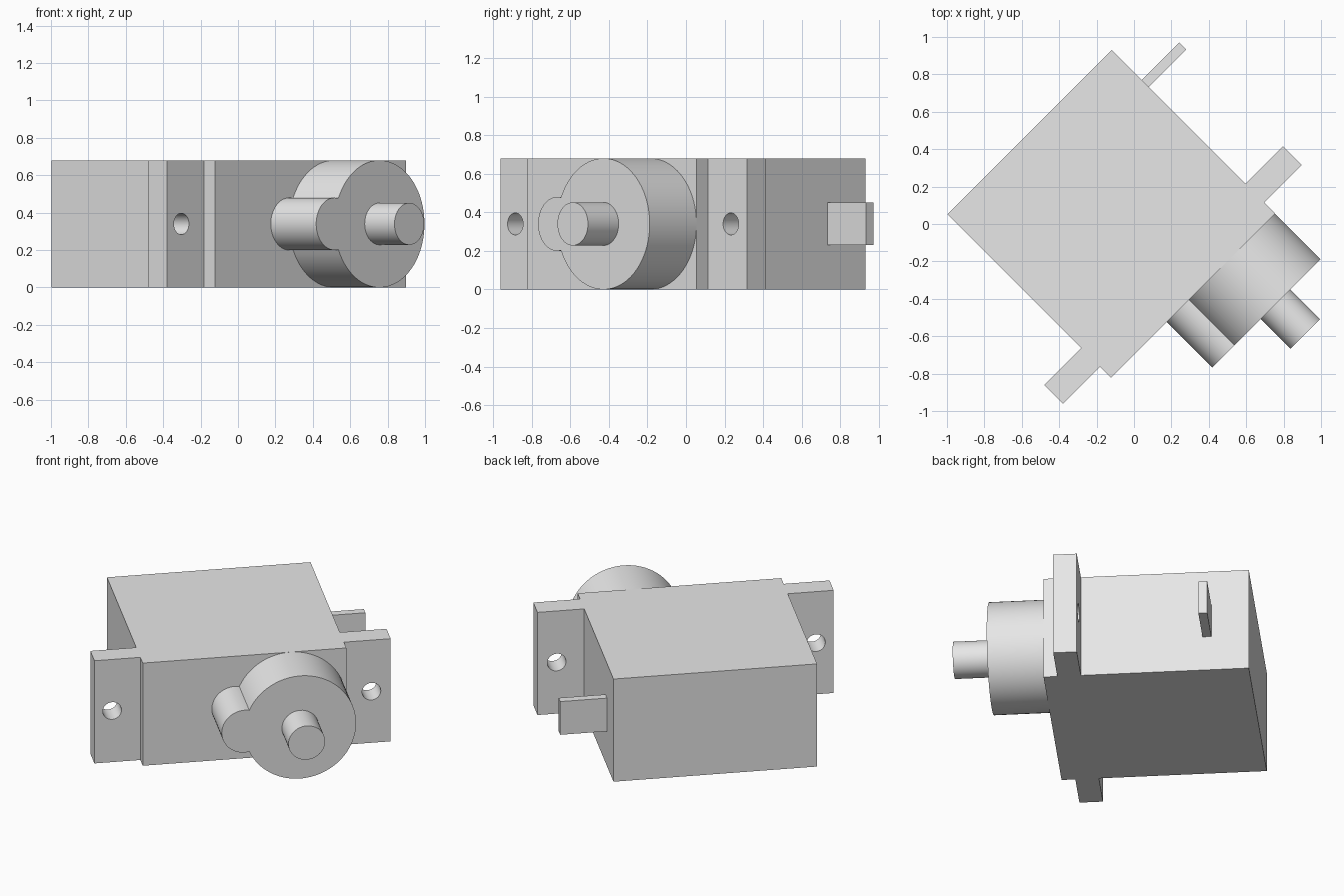
import bpy, bmesh
from math import sin, cos, acos, pi, radians
from mathutils import Matrix

cube = bpy.data.objects.get("Cube")
if cube:
    bpy.data.objects.remove(cube, do_unlink=True)

grey = bpy.data.materials.new("light grey plastic")
grey.use_nodes = True
colour = (0.8, 0.8, 0.8, 1)
grey.diffuse_color = colour
grey.node_tree.nodes["Principled BSDF"].inputs["Base Color"].default_value = colour

# The whole unit stands turned by 45 degrees about z
TURN = Matrix.Rotation(radians(45), 4, 'Z')
HEIGHT = 0.68
MID = HEIGHT / 2
LEFT, RIGHT = -0.668, 0.573     # ends of the case
BACK, FRONT = -0.742, 0.495     # depth of the case, forward is positive


def extrude(name, outline, back, front):
    """Extrude an outline of (length, height) points from back to front."""
    bm = bmesh.new()
    face = bm.faces.new([bm.verts.new((u, -back, z)) for u, z in outline])
    new = bmesh.ops.extrude_face_region(bm, geom=[face])["geom"]
    verts = [v for v in new if isinstance(v, bmesh.types.BMVert)]
    bmesh.ops.translate(bm, verts=verts, vec=(0, back - front, 0))
    bmesh.ops.recalc_face_normals(bm, faces=bm.faces)
    bm.transform(TURN)
    mesh = bpy.data.meshes.new(name)
    bm.to_mesh(mesh)
    bm.free()
    mesh.materials.append(grey)
    obj = bpy.data.objects.new(name, mesh)
    bpy.context.collection.objects.link(obj)
    return obj


def activate(obj):
    bpy.ops.object.select_all(action='DESELECT')
    obj.select_set(True)
    bpy.context.view_layer.objects.active = obj


def smooth(obj):
    activate(obj)
    bpy.ops.object.shade_smooth_by_angle(angle=radians(30))


def rect(u0, u1, z0=0, z1=HEIGHT):
    return [(u0, z0), (u1, z0), (u1, z1), (u0, z1)]


def arc(u, radius, start, end, steps):
    angles = [start + (end - start) * i / steps for i in range(steps + 1)]
    return [(u + radius * cos(a), MID + radius * sin(a)) for a in angles]


def circle(u, radius, steps=48):
    return arc(u, radius, 0, 2 * pi, steps)[:-1]


# Case
extrude("case", rect(LEFT, RIGHT), BACK, FRONT)

# Mounting ears, each with a screw hole
for name, u0, u1, hole in (("right_mounting_ear", -0.948, LEFT, -0.84),
                           ("left_mounting_ear", RIGHT, 0.858, 0.741)):
    ear = extrude(name, rect(u0, u1), 0.27, 0.412)
    cutter = extrude("hole_cutter", circle(hole, 0.057), 0.2, 0.5)
    cutter.hide_render = True
    cut = ear.modifiers.new("screw hole", 'BOOLEAN')
    cut.operation = 'DIFFERENCE'
    cut.solver = 'EXACT'
    cut.object = cutter
    activate(ear)
    bpy.ops.object.modifier_apply(modifier=cut.name)
    bpy.data.objects.remove(cutter, do_unlink=True)
    smooth(ear)

# Gear housing: a large and a small round joined into one outline
BIG_U, BIG_R = 0.232, 0.34
SMALL_U, SMALL_R = -0.107, 0.14
gap = BIG_U - SMALL_U
big_a = acos((gap**2 + BIG_R**2 - SMALL_R**2) / (2 * gap * BIG_R))
small_a = acos((gap**2 + SMALL_R**2 - BIG_R**2) / (2 * gap * SMALL_R))
outline = arc(BIG_U, BIG_R, big_a - pi, pi - big_a, 64)
outline += arc(SMALL_U, SMALL_R, small_a, 2 * pi - small_a, 32)[1:-1]
smooth(extrude("gear_housing", outline, FRONT, 0.838))

# Output shaft
smooth(extrude("output_shaft", circle(BIG_U, 0.112), 0.838, 1.063))

# Cable tab on the end of the case
extrude("cable_tab", rect(RIGHT, 0.858, 0.23, 0.45), -0.516, -0.463)
